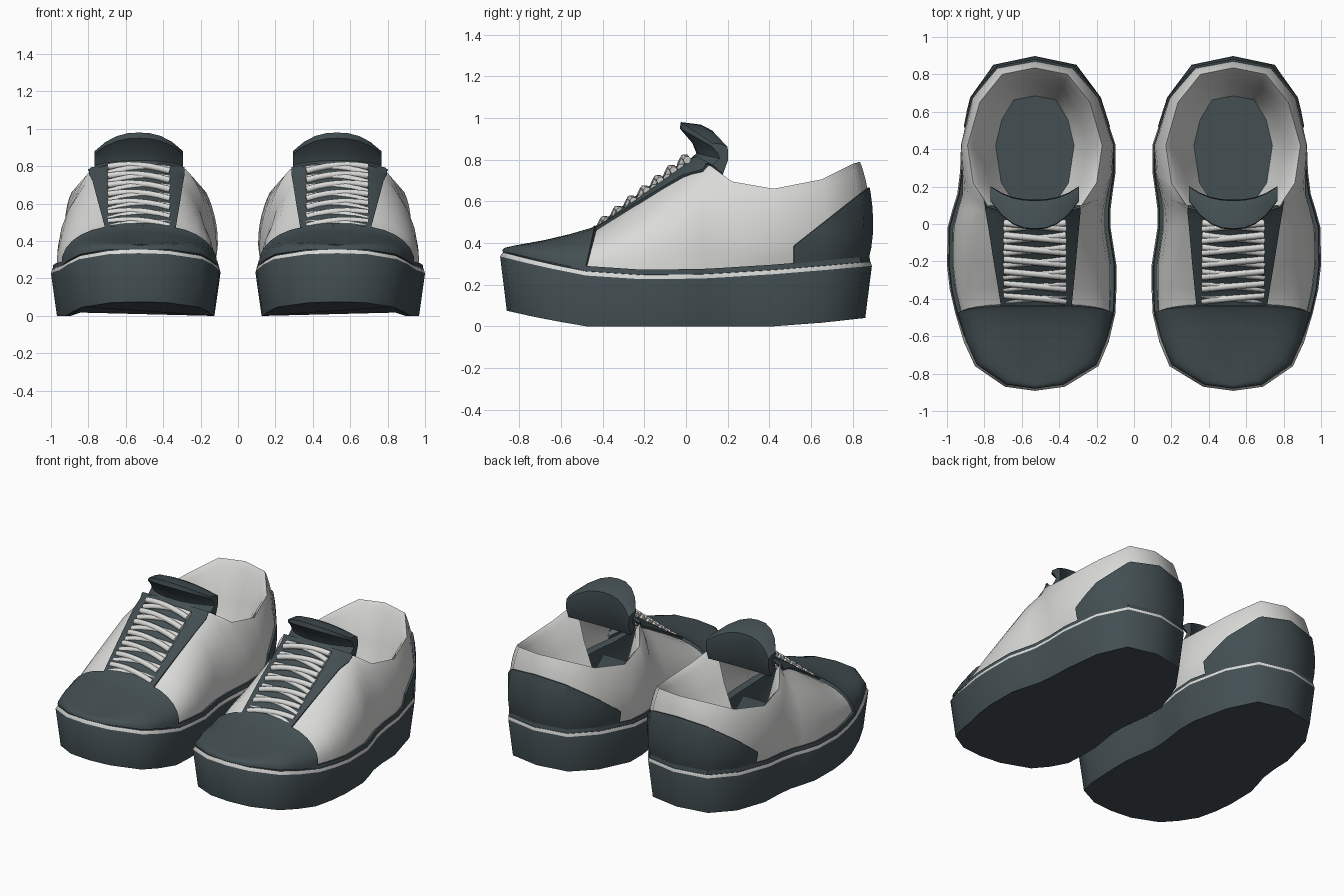
import bpy, bmesh, math
from mathutils import Vector

if "Cube" in bpy.data.objects:
    bpy.data.objects.remove(bpy.data.objects["Cube"])

C = 0.53  # centre line of one shoe


def material(name, rgb):
    m = bpy.data.materials.new(name)
    m.diffuse_color = (*rgb, 1)
    m.use_nodes = True
    m.node_tree.nodes["Principled BSDF"].inputs["Base Color"].default_value = m.diffuse_color
    return m


DARK = material("dark_slate", (0.056, 0.078, 0.086))
WHITE = material("off_white", (0.70, 0.70, 0.69))


def finish(name, bm, mats, angle=35):
    """Turn a bmesh into a smoothed object mirrored into a pair."""
    me = bpy.data.meshes.new(name)
    bm.to_mesh(me)
    bm.free()
    ob = bpy.data.objects.new(name, me)
    bpy.context.collection.objects.link(ob)
    for m in mats:
        me.materials.append(m)
    bpy.ops.object.select_all(action='DESELECT')
    ob.select_set(True)
    bpy.context.view_layer.objects.active = ob
    bpy.ops.object.shade_smooth_by_angle(angle=math.radians(angle))
    mirror(ob)
    return ob


def mirror(ob):
    m = ob.modifiers.new("pair", 'MIRROR')
    m.use_mirror_merge = False


def loft(rings, mats=None, closed=True, cap_first=False, cap_last=False):
    bm = bmesh.new()
    vs = [[bm.verts.new(p) for p in r] for r in rings]
    n = len(rings[0])
    for j in range(len(rings) - 1):
        for i in range(n if closed else n - 1):
            k = (i + 1) % n
            f = bm.faces.new((vs[j][i], vs[j][k], vs[j + 1][k], vs[j + 1][i]))
            f.material_index = mats[j] if mats else 0
    if cap_first:
        bm.faces.new(vs[0][::-1]).material_index = mats[0] if mats else 0
    if cap_last:
        bm.faces.new(vs[-1]).material_index = mats[-1] if mats else 0
    bmesh.ops.remove_doubles(bm, verts=bm.verts, dist=1e-4)
    return bm


def interp(table, y):
    for (a, za), (b, zb) in zip(table, table[1:]):
        if y <= b:
            return za + (zb - za) * max(0, (y - a) / (b - a))
    return table[-1][1]


def outward(p):
    d = Vector((p[0] - C, p[1] - max(-0.45, min(0.45, p[1])), 0))
    return d.normalized()


# stations toe to heel: sole y, inner x, outer x | top y, half width, z | arch weight
ST = [
    (-0.892, C, C, -0.80, 0, 0.362, 1),
    (-0.87, 0.37, 0.69, -0.74, 0, 0.376, 1),
    (-0.76, 0.19, 0.85, -0.62, 0, 0.402, 1),
    (-0.63, 0.135, 0.91, -0.53, 0, 0.428, 1),
    (-0.48, 0.10, 0.955, -0.44, 0, 0.458, 1),
    (-0.35, 0.094, 0.985, -0.33, 0, 0.54, 1),
    (-0.22, 0.094, 1.0, -0.22, 0, 0.625, 1),
    (-0.02, 0.125, 0.997, 0.0, 0, 0.785, 1),
    (0.08, 0.125, 0.97, 0.06, 0.12, 0.805, 0.85),
    (0.16, 0.115, 0.945, 0.10, 0.25, 0.785, 0.5),
    (0.28, 0.098, 0.93, 0.22, 0.33, 0.695, 0.15),
    (0.42, 0.098, 0.925, 0.42, 0.36, 0.66, 0),
    (0.67, 0.18, 0.87, 0.65, 0.295, 0.705, 0),
    (0.845, 0.305, 0.755, 0.80, 0.175, 0.78, 0),
    (0.892, C, C, 0.835, 0, 0.79, 0),
]
# full loop: outer side toe to heel, then inner side back to the toe
LOOP = [(s, 1) for s in ST] + [(s, -1) for s in ST[-2:0:-1]]
STRIPE_Z = [(-0.89, 0.335), (-0.75, 0.30), (-0.5, 0.245), (-0.2, 0.225),
            (0.1, 0.23), (0.5, 0.255), (0.89, 0.29)]
BOTTOM_Z = [(-0.89, 0.075), (-0.7, 0.035), (-0.48, 0.0), (0.5, 0.0), (0.89, 0.04)]


def base(s, side, inset, dz, table=STRIPE_Z):
    p = Vector((s[2] if side > 0 else s[1], s[0], 0))
    z = interp(table, s[0]) + dz
    p -= outward(p) * inset
    p.z = z
    return p


# platform sole with a light stripe and a dark welt
sole = [[base(s, d, 0.032, 0, BOTTOM_Z) for s, d in LOOP]]
for inset, dz, toe in ((0, 0, 0), (0.006, 0.02, 0.006), (0.008, 0.021, 0.02),
                       (0.012, 0.046, 0.02), (0.07, 0.03, 0)):
    sole.append([base(s, d, inset + (toe if s[0] < -0.6 else 0),
                      dz - (0.015 if dz > 0.04 and s[0] < -0.6 else 0)) for s, d in LOOP])
finish("platform_sole", loft(sole, [0, 1, 0, 0, 0], cap_first=True), [DARK, WHITE], 45)


# upper: a bezier rib from the sole to the centre line or collar at each station
def rib(s, side, t):
    b = base(s, side, 0.03, 0.025)
    top = Vector((C + side * s[4], s[3], s[5]))
    f, h, out = s[6], s[5] - b.z, outward(b)
    c1 = b + out * (0.05 - 0.04 * f)
    c1.z = b.z + h * (0.33 + 0.27 * f)
    c2 = top + (b - top) * 0.66 * f + out * 0.04 * (1 - f)
    c2.z = top.z - h * 0.2 * (1 - f)
    u = 1 - t
    return b * u**3 + c1 * 3 * u * u * t + c2 * 3 * u * t * t + top * t**3


def upper_mesh():
    return loft([[rib(s, d, j / 8) for s, d in LOOP] for j in range(9)])


finish("upper", upper_mesh(), [WHITE], 50)


# overlays: pieces of the upper trimmed by planes and thickened
def overlay(name, planes, thick):
    bm = upper_mesh()
    for co, no in planes:
        bmesh.ops.bisect_plane(bm, geom=bm.verts[:] + bm.edges[:] + bm.faces[:],
                               plane_co=co, plane_no=no, clear_outer=True)
    bm.normal_update()
    ret = bmesh.ops.extrude_face_region(bm, geom=bm.faces[:])
    new = [g for g in ret["geom"] if isinstance(g, bmesh.types.BMVert)]
    bm.normal_update()
    moves = []
    for v in new:
        n = Vector()
        for f in v.link_faces:
            if f in ret["geom"]:
                n += f.normal * f.calc_area()
        moves.append((v, n.normalized() * thick))
    for v, d in moves:
        v.co += d
    finish(name, bm, [DARK], 50)


overlay("toe_cap", [((0, -0.43, 0.46), (0, 0.19, -0.05))], 0.018)
overlay("heel_counter", [((0, 0.515, 0), (0, -1, 0)),
                         ((0, 0.515, 0.385), (0, -0.28, 0.355))], 0.012)
overlay("lace_panel", [((0, -0.45, 0), (0, -1, 0)), ((0, 0.14, 0), (0, 1, 0)),
                       ((0.71, -0.42, 0), (0.42, -0.065, 0)),
                       ((0.335, -0.42, 0), (-0.47, -0.04, 0))], 0.014)

# lining from the collar down to the insole
RIM = [(s, d) for s, d in LOOP if s[3] > 0.08]


def lining_ring(inset, z, mix):
    ring = []
    for s, d in RIM:
        p = Vector((C + d * s[4], s[3], 0))
        o = Vector((p.x - C, p.y - min(p.y, 0.42), 0)).normalized()
        p -= o * inset
        p.z = s[5] + (z - s[5]) * mix
        ring.append(p)
    return ring


lining = [lining_ring(0, 0, 0), lining_ring(0.03, 0.36, 0.1),
          lining_ring(0.08, 0.36, 0.55), lining_ring(0.15, 0.36, 1)]
finish("lining", loft(lining, closed=False), [WHITE], 50)

# insole
bm = bmesh.new()
pts = lining[-1] + [Vector((C - 0.2, -0.15, 0.36)), Vector((C + 0.2, -0.15, 0.36))]
bm.faces.new([bm.verts.new(p) for p in pts])
finish("insole", bm, [DARK])

# tongue: padded profile swept across, bending back and down at the sides
PROFILE = [(-0.02, 0.77), (0.05, 0.83), (0.03, 0.88), (-0.03, 0.95), (-0.025, 0.98),
           (0.07, 0.968), (0.125, 0.94), (0.13, 0.82), (0.08, 0.68)]
slices = []
for i in range(9):
    u = -1 + i / 4
    k = abs(u) ** 2.4
    ring = []
    for y, z in PROFILE:
        yy = y + (0.165 - y) * 0.5 * k + 0.055 * k
        zz = z + (0.80 - z) * 0.5 * k - 0.01 * k
        ring.append((C + 0.237 * u, yy, zz))
    slices.append(ring)
bm = loft(slices, cap_first=True, cap_last=True)
bmesh.ops.recalc_face_normals(bm, faces=bm.faces)
finish("tongue", bm, [DARK], 40)

# crossed laces
cu = bpy.data.curves.new("laces", 'CURVE')
cu.dimensions = '3D'
cu.bevel_depth = 0.019
cu.bevel_resolution = 1
cu.use_fill_caps = True
for row in range(7):
    for tilt in (-1, 1):
        sp = cu.splines.new('POLY')
        sp.points.add(6)
        for k, pt in enumerate(sp.points):
            u = -1 + k / 3
            t = row / 6 + tilt * u * 0.04
            lift = 0.006 * tilt - 0.02 * u * u
            pt.co = (C + 0.165 * u, -0.395 + 0.385 * t, 0.505 + 0.295 * t + lift, 1)
cu.materials.append(WHITE)
laces = bpy.data.objects.new("laces", cu)
bpy.context.collection.objects.link(laces)
mirror(laces)
